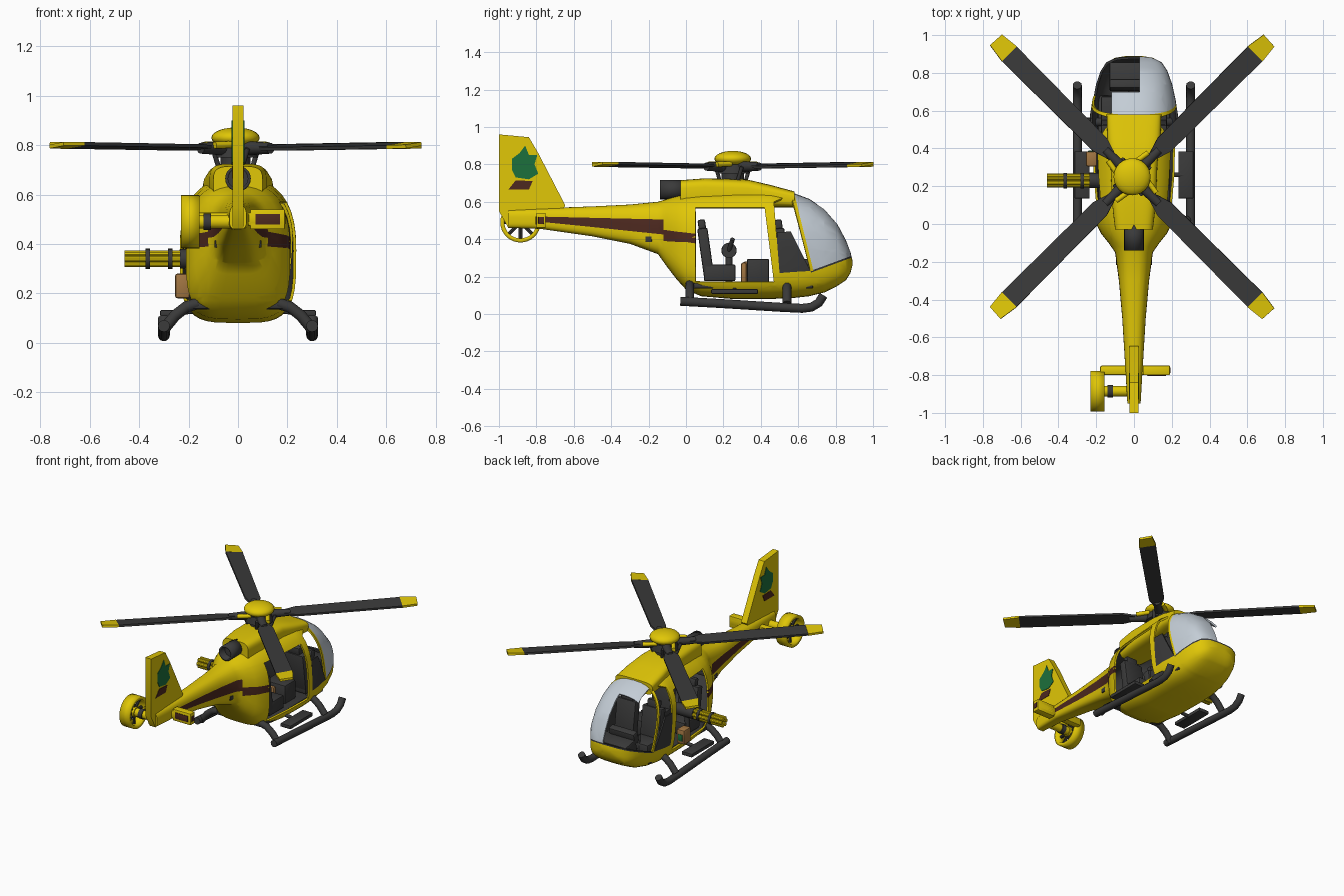
import bpy, bmesh, math
from mathutils import Vector, Matrix

if "Cube" in bpy.data.objects:
    bpy.data.objects.remove(bpy.data.objects["Cube"])


def material(name, r, g, b):
    m = bpy.data.materials.new(name)
    m.use_nodes = True
    m.diffuse_color = (r, g, b, 1)
    m.node_tree.nodes["Principled BSDF"].inputs["Base Color"].default_value = (r, g, b, 1)
    return m


YELLOW = material("yellow paint", 0.75, 0.57, 0.002)
DARK = material("dark grey", 0.042, 0.042, 0.042)
GLASS = material("pale glass", 0.55, 0.61, 0.67)
MAROON = material("maroon stripe", 0.075, 0.022, 0.014)
GREEN = material("green patch", 0.012, 0.16, 0.045)
BROWN = material("tan brown", 0.36, 0.18, 0.055)
made = []


def finish(name, bm, *mats):
    mesh = bpy.data.meshes.new(name)
    bm.to_mesh(mesh)
    bm.free()
    ob = bpy.data.objects.new(name, mesh)
    bpy.context.collection.objects.link(ob)
    for m in mats:
        mesh.materials.append(m)
    made.append(ob)
    return ob


def box(name, centre, size, mat, tilt=0, bevel=0.01):
    bm = bmesh.new()
    bmesh.ops.create_cube(bm, size=1)
    bmesh.ops.scale(bm, vec=size, verts=bm.verts)
    bmesh.ops.bevel(bm, geom=bm.edges[:], offset=bevel, segments=2, affect='EDGES', profile=0.5)
    bm.transform(Matrix.Translation(centre) @ Matrix.Rotation(math.radians(tilt), 4, 'X'))
    return finish(name, bm, mat)


def rod(name, a, b, r, mat, r2=None, wall=0, sides=20):
    """Cylinder or cone between two points; with a wall it is an open pipe."""
    a, b = Vector(a), Vector(b)
    bm = bmesh.new()
    bmesh.ops.create_cone(bm, cap_ends=not wall, segments=sides, radius1=r,
                          radius2=r if r2 is None else r2, depth=(b - a).length)
    bm.transform(Matrix.Translation((a + b) / 2) @ (b - a).to_track_quat('Z', 'Y').to_matrix().to_4x4())
    ob = finish(name, bm, mat)
    if wall:
        ob.modifiers.new("wall", 'SOLIDIFY').thickness = wall
    return ob


def ball(name, centre, size, mat):
    bm = bmesh.new()
    bmesh.ops.create_uvsphere(bm, u_segments=24, v_segments=12, radius=1)
    bm.transform(Matrix.Translation(centre) @ Matrix.Diagonal((*size, 1)))
    return finish(name, bm, mat)


def prism(name, outline, thick, mat, matrix):
    """Flat outline extruded along its local z, centred, then placed."""
    bm = bmesh.new()
    face = bm.faces.new([bm.verts.new((u, v, -thick / 2)) for u, v in outline])
    ext = bmesh.ops.extrude_face_region(bm, geom=[face])
    bmesh.ops.translate(bm, vec=(0, 0, thick),
                        verts=[v for v in ext["geom"] if isinstance(v, bmesh.types.BMVert)])
    bmesh.ops.recalc_face_normals(bm, faces=bm.faces)
    bm.transform(matrix)
    return finish(name, bm, mat)


def tube(name, pts, r, mat):
    curve = bpy.data.curves.new(name, 'CURVE')
    curve.dimensions = '3D'
    curve.bevel_depth, curve.bevel_resolution, curve.use_fill_caps = r, 4, True
    sp = curve.splines.new('POLY')
    sp.points.add(len(pts) - 1)
    for p, co in zip(sp.points, pts):
        p.co = (*co, 1)
    curve.materials.append(mat)
    bpy.context.collection.objects.link(bpy.data.objects.new(name, curve))


def loft(stations, top_power, low_power, n=40):
    """Skin rounded sections given as y, bottom, top, half width."""
    bm = bmesh.new()
    rings = []
    for y, lo, hi, w in stations:
        ring = []
        for i in range(n):
            c, s = math.cos(math.tau * i / n), math.sin(math.tau * i / n)
            e = 2 / (top_power if s > 0 else low_power)
            ring.append(bm.verts.new((math.copysign(abs(c) ** e, c) * w, y,
                        (lo + hi) / 2 + math.copysign(abs(s) ** e, s) * (hi - lo) / 2)))
        rings.append(ring)
    for a, b in zip(rings, rings[1:]):
        for i in range(n):
            bm.faces.new((a[i], a[(i + 1) % n], b[(i + 1) % n], b[i]))
    bm.faces.new(rings[0])
    bm.faces.new(rings[-1])
    bmesh.ops.recalc_face_normals(bm, faces=bm.faces)
    return bm


# Fuselage and boom: one skin, cut along the door, glass, trim and stripe outlines
bm = loft([(-.95, .46, .56, .035), (-.78, .455, .565, .045), (-.5, .415, .575, .062),
           (-.3, .375, .585, .08), (-.15, .32, .6, .1), (-.1, .25, .615, .135),
           (-.05, .185, .63, .175), (0, .13, .64, .2), (.08, .095, .65, .218),
           (.25, .08, .66, .23), (.45, .08, .67, .236), (.57, .085, .648, .234),
           (.66, .095, .615, .22), (.74, .115, .56, .202), (.81, .15, .48, .177),
           (.855, .18, .395, .147), (.88, .22, .33, .1), (.89, .26, .285, .04)], 2.5, 3.8)
REAR_DOOR = [(.05, .17), (.47, .17), (.42, .57), (.05, .57)]
FRONT_DOOR = [(.5, .22), (.665, .23), (.562, .64), (.47, .6)]
DOOR_PANEL = [(.5, .22), (.665, .23), (.56, .44), (.485, .44)]
WINDSHIELD = [(.68, .235), (.95, .335), (.95, .8), (.54, .8)]
BELT_TRIM = [(.665, .22), (.95, .325), (.95, .335), (.68, .235)]
BOOM_STRIPE = [(-.75, .49), (-.12, .425), (-.12, .505), (-.75, .52)]
BODY_STRIPE = [(-.12, .39), (.04, .38), (.04, .43), (-.12, .45)]


def edges_of(poly):
    return zip(poly, poly[1:] + poly[:1])


def inside(p, *polys):
    return any(all((b[0] - a[0]) * (p.z - a[1]) - (b[1] - a[1]) * (p.y - a[0]) >= 0
                   for a, b in edges_of(poly)) for poly in polys)


def cut(co, no):
    bmesh.ops.bisect_plane(bm, geom=bm.verts[:] + bm.edges[:] + bm.faces[:],
                           plane_co=co, plane_no=no, dist=0.0005)


for poly in (REAR_DOOR, FRONT_DOOR, DOOR_PANEL, WINDSHIELD, BELT_TRIM, BOOM_STRIPE, BODY_STRIPE):
    for a, b in edges_of(poly):
        cut((0, *a), (0, b[1] - a[1], a[0] - b[0]))
for x in (-.12, .03):
    cut((x, 0, 0), (1, 0, 0))
cut((0, .7, 0), (0, 1, 0))
holes = []
for f in bm.faces:
    c = f.calc_center_median()
    if inside(c, WINDSHIELD):
        f.material_index = 2
        if c.x < .03 and not (c.y < .7 and c.x > -.12):
            holes.append(f)
    elif inside(c, DOOR_PANEL, BELT_TRIM):
        f.material_index = 3
    elif inside(c, REAR_DOOR, FRONT_DOOR):
        holes.append(f)
    elif inside(c, BOOM_STRIPE, BODY_STRIPE):
        f.material_index = 1
bmesh.ops.delete(bm, geom=holes, context='FACES')
# The shell shifts each outer colour three slots on to get its inner colour
body = finish("fuselage", bm, YELLOW, MAROON, GLASS, DARK, DARK, GLASS, DARK)
shell = body.modifiers.new("shell", 'SOLIDIFY')
shell.thickness, shell.offset, shell.material_offset = 0.012, -1, 3
bpy.context.view_layer.objects.active = body
bpy.ops.object.modifier_apply(modifier="shell")
box("boom_vent", (0, -.2, .4), (.19, .035, .03), DARK, bevel=.003)

# Engine cowling and exhaust
finish("engine_cowling", loft([(-.03, .57, .715, .1), (.1, .57, .725, .115), (.33, .57, .718, .125),
                               (.45, .57, .69, .14), (.58, .57, .655, .145)], 4, 4), YELLOW)
rod("exhaust", (0, -.14, .665), (0, 0, .665), .052, DARK, wall=.012)
rod("exhaust_core", (0, -.09, .665), (0, 0, .665), .044, DARK)

# Cabin interior
box("cabin_floor", (0, .34, .15), (.38, .68, .03), DARK)
box("dashboard", (0, .79, .265), (.26, .12, .1), DARK, tilt=-10)
box("dash_screen", (-.03, .735, .33), (.2, .05, .08), DARK, tilt=-15)
box("centre_console", (0, .67, .23), (.06, .14, .13), DARK)
box("cargo_box", (.06, .385, .23), (.16, .12, .13), DARK)
for x in (-.1, .1):
    for y, row in ((.09, "rear"), (.5, "front")):
        box(f"{row}_seat_cushion", (x, y + .09, .22), (.15, .17, .09), DARK)
        box(f"{row}_seat_back", (x, y + .015, .33), (.15, .055, .26), DARK, tilt=8)
        box(f"{row}_headrest", (x, y - .005, .475), (.09, .04, .06), DARK, tilt=8)
    rod("control_stick", (x, .68, .16), (x, .66, .32), .008, DARK)
box("ammo_box", (-.225, .345, .23), (.06, .08, .1), BROWN)
box("ammo_box_label", (-.225, .385, .225), (.035, .006, .045), GREEN, bevel=.001)
box("tan_crate", (.02, .31, .22), (.1, .03, .11), BROWN)

# Side gun
rod("gun_post", (-.17, .23, .16), (-.17, .23, .34), .018, DARK)
rod("gun_body", (-.235, .23, .34), (-.09, .23, .34), .04, DARK)
rod("gun_grip", (-.1, .23, .34), (-.05, .25, .4), .012, DARK)
for i in range(6):
    y, z = .23 + .025 * math.cos(i * math.pi / 3), .34 + .025 * math.sin(i * math.pi / 3)
    rod("gun_barrel", (-.46, y, z), (-.22, y, z), .0125, YELLOW, sides=10)
for x in (-.365, -.275):
    rod("gun_band", (x - .009, .23, .34), (x + .009, .23, .34), .041, DARK)

# Skids, struts and steps on both sides
for s in (-1, 1):
    tube("skid", [(s * .3, y, z) for y, z in ((-.03, .068), (.2, .055), (.5, .036), (.62, .03),
                                              (.67, .036), (.71, .06), (.735, .1))], .024, DARK)
    for y in (.02, .54):
        tube("skid_strut", [(s * .16, y, .16), (s * .21, y, .145), (s * .255, y, .11), (s * .3, y, .055)],
             .023, DARK)
    box("step", (s * .275, .26, .12), (.08, .25, .025), DARK, bevel=.005)
    rod("step_bracket", (s * .18, .26, .13), (s * .27, .26, .12), .012, DARK)

# Main rotor: mast, dome and four blades
HUB = Vector((-.01, .25, .788))
rod("mast", (HUB.x, HUB.y, .7), (HUB.x, HUB.y, .82), .06, DARK)
rod("rotor_plate", (HUB.x, HUB.y, .75), (HUB.x, HUB.y, .8), .09, DARK, r2=.08)
ball("rotor_dome", (HUB.x, HUB.y, .83), (.098, .098, .042), YELLOW)
for k in range(4):
    turn = Matrix.Translation(HUB) @ Matrix.Rotation(math.radians(45 + 90 * k), 4, 'Z')
    pitch = turn @ Matrix.Rotation(math.radians(-.7), 4, 'Y') @ Matrix.Rotation(math.radians(7), 4, 'X')
    prism("blade", [(.16, -.025), (.24, -.05), (.92, -.055), (.92, .055), (.24, .05), (.16, .025)],
          .014, DARK, pitch)
    prism("blade_tip", [(.92, -.056), (1.02, -.045), (1.025, .04), (.92, .056)], .015, YELLOW, pitch)
    rod("blade_arm", turn @ Vector((.05, 0, 0)), turn @ Vector((.2, 0, 0)), .03, DARK, r2=.022)
    rod("blade_damper", turn @ Vector((.06, .045, .015)), turn @ Vector((.15, .03, .012)), .014, YELLOW)
    rod("pitch_link", turn @ Vector((.07, -.03, -.07)), turn @ Vector((.1, -.03, 0)), .01, DARK)

# Tail fin with painted patches showing on both faces
SIDE = Matrix(((0, 0, 1, 0), (1, 0, 0, 0), (0, 1, 0, 0), (0, 0, 0, 1)))
prism("tail_fin", [(-1, .96), (-.84, .945), (-.79, .86), (-.645, .58), (-.7, .5), (-.95, .46), (-1, .55)],
      .045, YELLOW, SIDE)
prism("fin_green_patch", [(-.91, .73), (-.84, .72), (-.79, .75), (-.81, .8), (-.795, .85), (-.84, .85),
                          (-.86, .9), (-.89, .86), (-.93, .83), (-.93, .77)], .051, GREEN, SIDE)
prism("fin_stripe", [(-.95, .665), (-.84, .665), (-.82, .71), (-.91, .715)], .05, MAROON, SIDE)

# Stabiliser and shrouded tail rotor
box("stabiliser", (.005, -.775, .5), (.37, .05, .055), YELLOW)
box("stabiliser_end_box", (.12, -.775, .5), (.14, .05, .08), YELLOW, bevel=.004)
box("stabiliser_panel", (.12, -.8005, .5), (.1, .006, .042), MAROON, bevel=.001)
box("stabiliser_end_panel", (.19, -.775, .5), (.006, .03, .036), MAROON, bevel=.001)
TAIL = (-.885, .49)
rod("tail_shroud", (-.23, *TAIL), (-.155, *TAIL), .108, YELLOW, wall=.022, sides=32)
rod("tail_shaft", (-.2, *TAIL), (0, *TAIL), .028, YELLOW)
rod("tail_shaft_collar", (-.14, *TAIL), (-.11, *TAIL), .033, DARK)
rod("tail_rotor_hub", (-.215, *TAIL), (-.17, *TAIL), .034, YELLOW)
for i in range(8):
    a = i * math.pi / 4
    rod("tail_rotor_blade", (-.192, *TAIL),
        (-.192, TAIL[0] + .092 * math.cos(a), TAIL[1] + .092 * math.sin(a)), .01, DARK, sides=8)

# Smooth shading that keeps edges crisp
bpy.ops.object.select_all(action='DESELECT')
for ob in made:
    ob.select_set(True)
bpy.ops.object.shade_smooth_by_angle(angle=math.radians(35))
